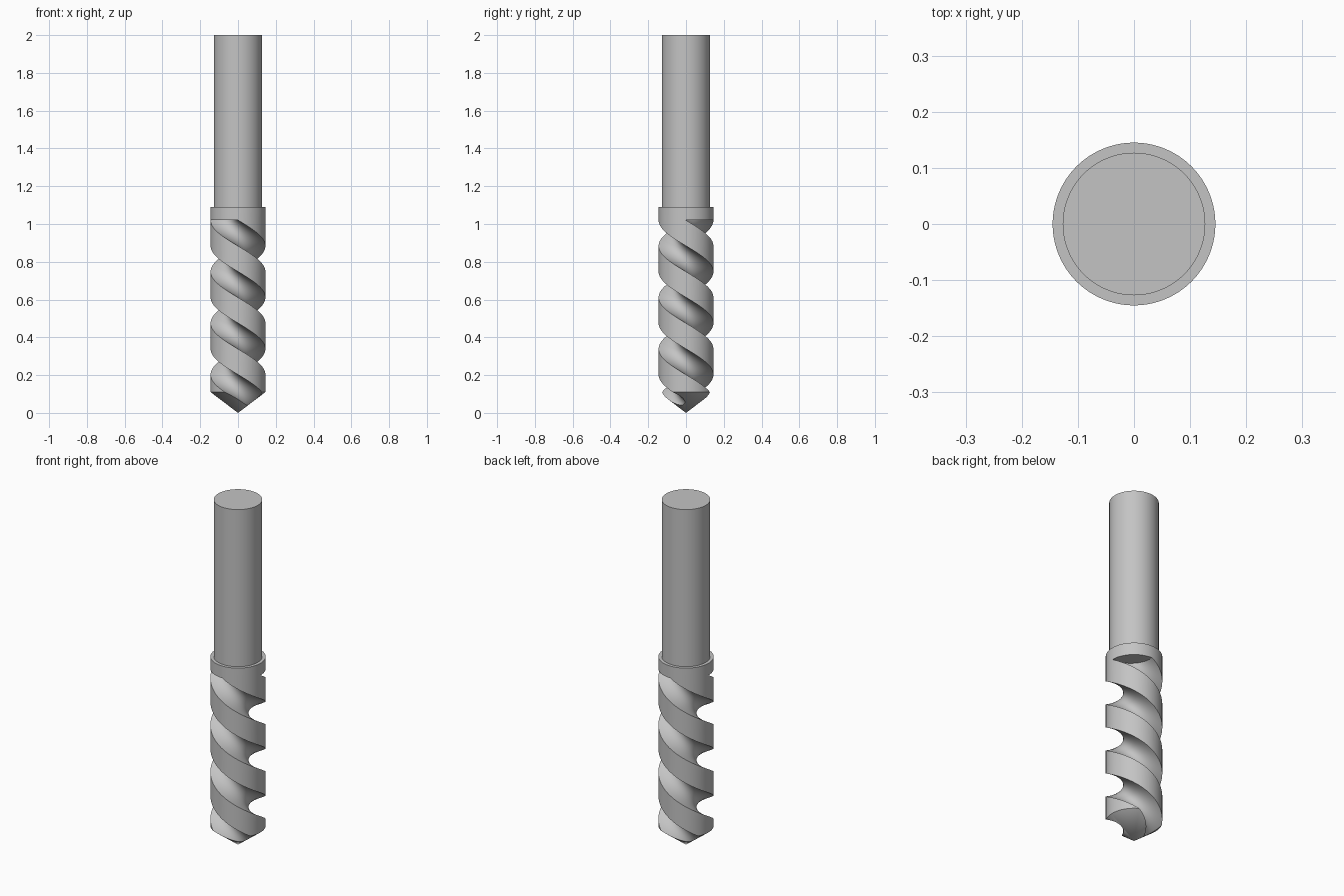
import bpy, bmesh
from math import pi, sin, cos, radians

cube = bpy.data.objects.get("Cube")
if cube:
    bpy.data.objects.remove(cube, do_unlink=True)

BODY_R, SHANK_R, WEB_R = 0.145, 0.127, 0.055
POINT_H, FLUTE_TOP, COLLAR_TOP, TOP = 0.11, 1.02, 1.09, 2.0
PITCH = 0.545

steel = bpy.data.materials.new("steel grey")
steel.use_nodes = True
grey = (0.55, 0.55, 0.55, 1.0)
steel.diffuse_color = grey
steel.node_tree.nodes["Principled BSDF"].inputs["Base Color"].default_value = grey


def make_object(name, bm):
    bmesh.ops.recalc_face_normals(bm, faces=bm.faces)
    mesh = bpy.data.meshes.new(name)
    bm.to_mesh(mesh)
    bm.free()
    mesh.materials.append(steel)
    obj = bpy.data.objects.new(name, mesh)
    bpy.context.collection.objects.link(obj)
    return obj


def skin(bm, rings):
    """Bridge successive closed rings of vertices with quads."""
    for low, high in zip(rings, rings[1:]):
        n = len(low)
        for i in range(n):
            j = (i + 1) % n
            bm.faces.new((low[i], low[j], high[j], high[i]))


def drill_blank(sides=128):
    """Turned blank: conical point, cutting body, collar and shank."""
    bm = bmesh.new()
    profile = [(BODY_R, POINT_H), (BODY_R, COLLAR_TOP),
               (SHANK_R, COLLAR_TOP), (SHANK_R, TOP)]
    rings = [[bm.verts.new((r * cos(2 * pi * i / sides), r * sin(2 * pi * i / sides), z))
              for i in range(sides)] for r, z in profile]
    skin(bm, rings)
    tip = bm.verts.new((0, 0, 0))
    for i in range(sides):
        bm.faces.new((tip, rings[0][i], rings[0][i - 1]))
    bm.faces.new(rings[-1])
    return make_object("drill_bit", bm)


def flute_cutter(name, start, layers=160, segments=40):
    """Round gouge swept down a helix, flat at its upper end."""
    # gouge arc passes through the web and both lips of a quarter-circle flute
    lip = BODY_R * cos(pi / 4)
    depth = lip - WEB_R
    radius = (depth ** 2 + lip ** 2) / (2 * depth)
    centre = WEB_R + radius
    half = radians(100)
    arc = []
    for i in range(segments + 1):
        t = -half + 2 * half * i / segments
        arc.append((centre - radius * cos(t), radius * sin(t)))
    bm = bmesh.new()
    rings = []
    for k in range(layers + 1):
        drop = (FLUTE_TOP + 0.1) * k / layers
        a = start + 2 * pi * drop / PITCH
        rings.append([bm.verts.new((x * cos(a) - y * sin(a), x * sin(a) + y * cos(a),
                                    FLUTE_TOP - drop)) for x, y in arc])
    skin(bm, rings)
    bm.faces.new(rings[0])
    bm.faces.new(rings[-1])
    bmesh.ops.triangulate(bm, faces=bm.faces)
    obj = make_object(name, bm)
    obj.hide_render = True
    return obj


# Cut the two opposite flutes out of the blank
drill = drill_blank()
bpy.ops.object.select_all(action='DESELECT')
drill.select_set(True)
bpy.context.view_layer.objects.active = drill
for side in range(2):
    cutter = flute_cutter("flute_cutter", pi / 4 + side * pi)
    mod = drill.modifiers.new("flute", 'BOOLEAN')
    mod.operation = 'DIFFERENCE'
    mod.solver = 'EXACT'
    mod.object = cutter
    bpy.ops.object.modifier_apply(modifier=mod.name)
    bpy.data.objects.remove(cutter, do_unlink=True)

bpy.ops.object.shade_smooth_by_angle(angle=radians(30))
